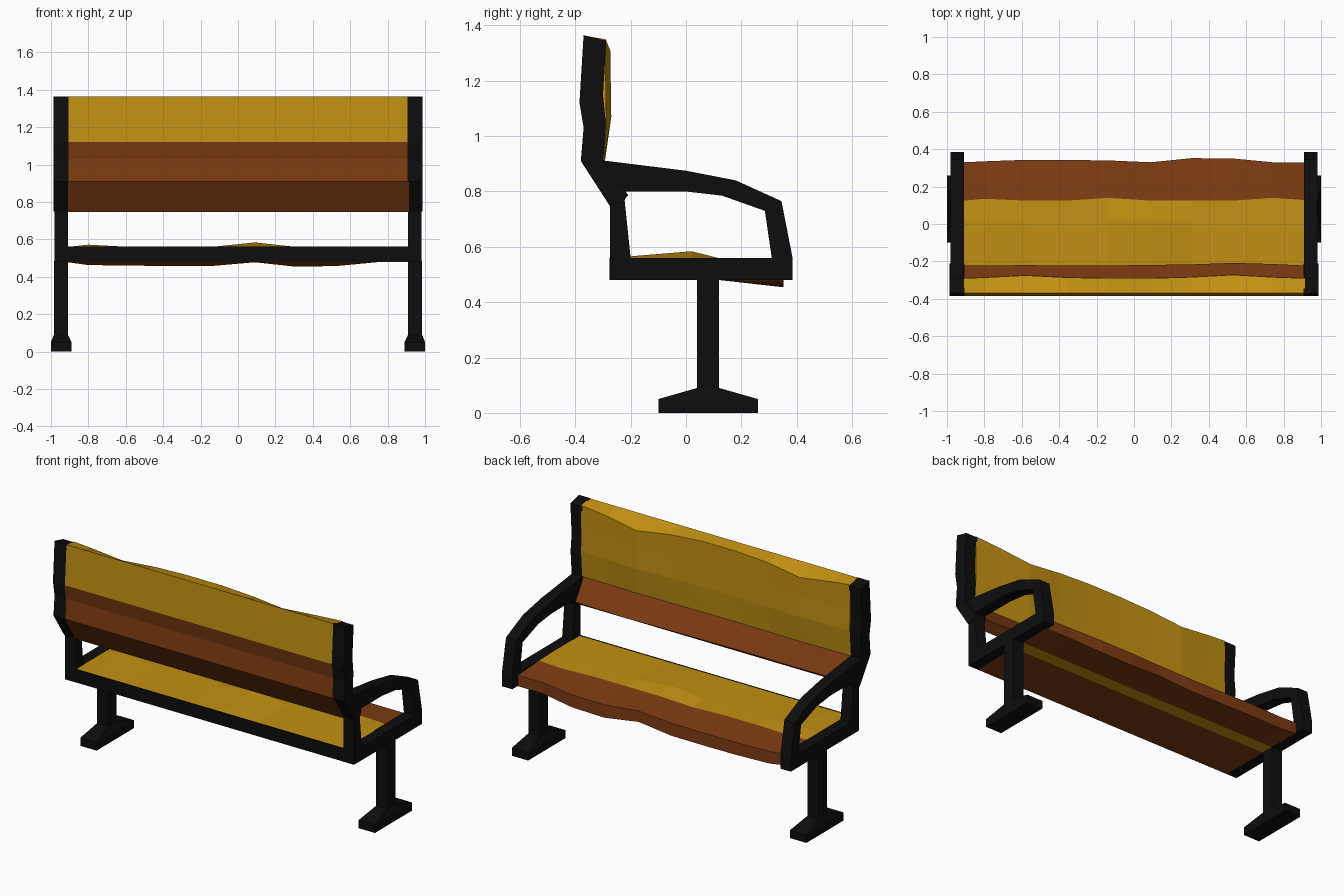
import bpy, bmesh

if "Cube" in bpy.data.objects:
    bpy.data.objects.remove(bpy.data.objects["Cube"])


def material(name, rgb):
    m = bpy.data.materials.new(name)
    m.diffuse_color = (*rgb, 1)
    m.use_nodes = True
    m.node_tree.nodes["Principled BSDF"].inputs["Base Color"].default_value = m.diffuse_color
    return m


BLACK = material("black_iron", (0.004, 0.004, 0.004))
YELLOW = material("yellow_wood", (0.54, 0.28, 0.006))
BROWN = material("brown_wood", (0.21, 0.045, 0.006))


def finish(name, bm, mats):
    bmesh.ops.recalc_face_normals(bm, faces=bm.faces[:])
    me = bpy.data.meshes.new(name)
    bm.to_mesh(me)
    bm.free()
    for m in mats:
        me.materials.append(m)
    ob = bpy.data.objects.new(name, me)
    bpy.context.collection.objects.link(ob)
    return ob


def loft(name, sections, mats, paint=None):
    """Skin a list of closed sections; paint gives a material per profile edge."""
    bm = bmesh.new()
    rows = [[bm.verts.new(p) for p in s] for s in sections]
    n = len(rows[0])
    for a, b in zip(rows, rows[1:]):
        for i in range(n):
            j = (i + 1) % n
            f = bm.faces.new((a[i], a[j], b[j], b[i]))
            f.material_index = paint[i] if paint else 0
    bm.faces.new(rows[0])
    bm.faces.new(rows[-1])
    return finish(name, bm, mats)


def ring(name, outer, inner, x0, x1):
    """Flat closed band between two matching outlines, with thickness in x."""
    bm = bmesh.new()
    loops = [[bm.verts.new((x, y, z)) for y, z in prof]
             for prof, x in ((outer, x0), (outer, x1), (inner, x1), (inner, x0))]
    n = len(outer)
    for k in range(4):
        a, b = loops[k], loops[(k + 1) % 4]
        for i in range(n):
            j = (i + 1) % n
            bm.faces.new((a[i], a[j], b[j], b[i]))
    return finish(name, bm, [BLACK])


# side frame outlines (y, z)
arm_outer = [(-.275, .48), (.385, .48), (.385, .56), (.345, .765),
             (.18, .84), (0, .875), (-.30, .912), (-.275, .75)]
arm_inner = [(-.20, .56), (.31, .56), (.307, .58), (.285, .73),
             (.13, .785), (0, .80), (-.225, .80), (-.222, .77)]
post = [(-.37, 1.365), (-.288, 1.345), (-.30, 1.15), (-.29, 1.05), (-.30, .91),
        (-.212, .79), (-.225, .76), (-.275, .75), (-.38, .91), (-.37, 1.03), (-.385, 1.12)]


def rect(x0, x1, y0, y1, z):
    return [(x0, y0, z), (x1, y0, z), (x1, y1, z), (x0, y1, z)]


for side, s in (("left", -1), ("right", 1)):
    # armrest loop and back post
    ring(side + "_arm_frame", arm_outer, arm_inner, s * .91, s * .981)
    loft(side + "_back_post", [[(s * x, y, z) for y, z in post] for x in (.906, .987)], [BLACK])
    # leg with flared foot
    loft(side + "_leg", [rect(s * .89, s * 1.0, -.10, .26, 0),
                         rect(s * .89, s * 1.0, -.10, .26, .05),
                         rect(s * .91, s * .985, .04, .12, .09),
                         rect(s * .91, s * .985, .04, .12, .485)], [BLACK])

# stations along the bench and the uneven timber offsets at each
xs = [-.91, -.80, -.58, -.36, -.14, .09, .31, .53, .74, .915]
front = [.33, .335, .343, .342, .34, .33, .352, .35, .33, .33]
split = [.125, .135, .125, .125, .14, .125, .125, .125, .14, .128]
drop = [0, .015, .018, .02, .02, 0, .024, .02, 0, 0]
bump = [0, .012, 0, 0, 0, .024, 0, 0, 0, 0]
bulge = [0, .004, .015, .004, 0, 0, .006, .018, .006, 0]
foot_bulge = [0, 0, .002, 0, 0, .003, .006, .014, .008, 0]

# seat: yellow inner board, brown front board, strip underneath
seat = [[(x, -.27, .56), (x, .02, .56 + b), (x, sp, .558), (x, f, .545 - d * .5),
         (x, f, .478 - d), (x, .12, .48), (x, .04, .48), (x, -.27, .48)]
        for x, f, sp, d, b in zip(xs, front, split, drop, bump)]
loft("seat", seat, [YELLOW, BROWN], [0, 0, 1, 1, 1, 0, 1, 1])

# backrest: yellow upper board, brown lower board
back = [[(x, -.37, 1.363), (x, -.29 + g, 1.35 - 2.5 * g), (x, -.29 + g, 1.2),
         (x, -.288 + g, 1.07), (x, -.30 + g * .4, .91), (x, -.222 + h, .785),
         (x, -.275, .747), (x, -.38, .91), (x, -.37, 1.03), (x, -.385, 1.12)]
        for x, g, h in zip(xs, bulge, foot_bulge)]
loft("backrest", back, [YELLOW, BROWN], [0, 0, 0, 0, 1, 1, 1, 1, 1, 0])

# rail along the rear edge of the seat
loft("seat_rear_rail", [[(x, -.276, .481), (x, -.268, .481), (x, -.268, .561), (x, -.276, .561)]
                        for x in (-.91, .91)], [BLACK])
